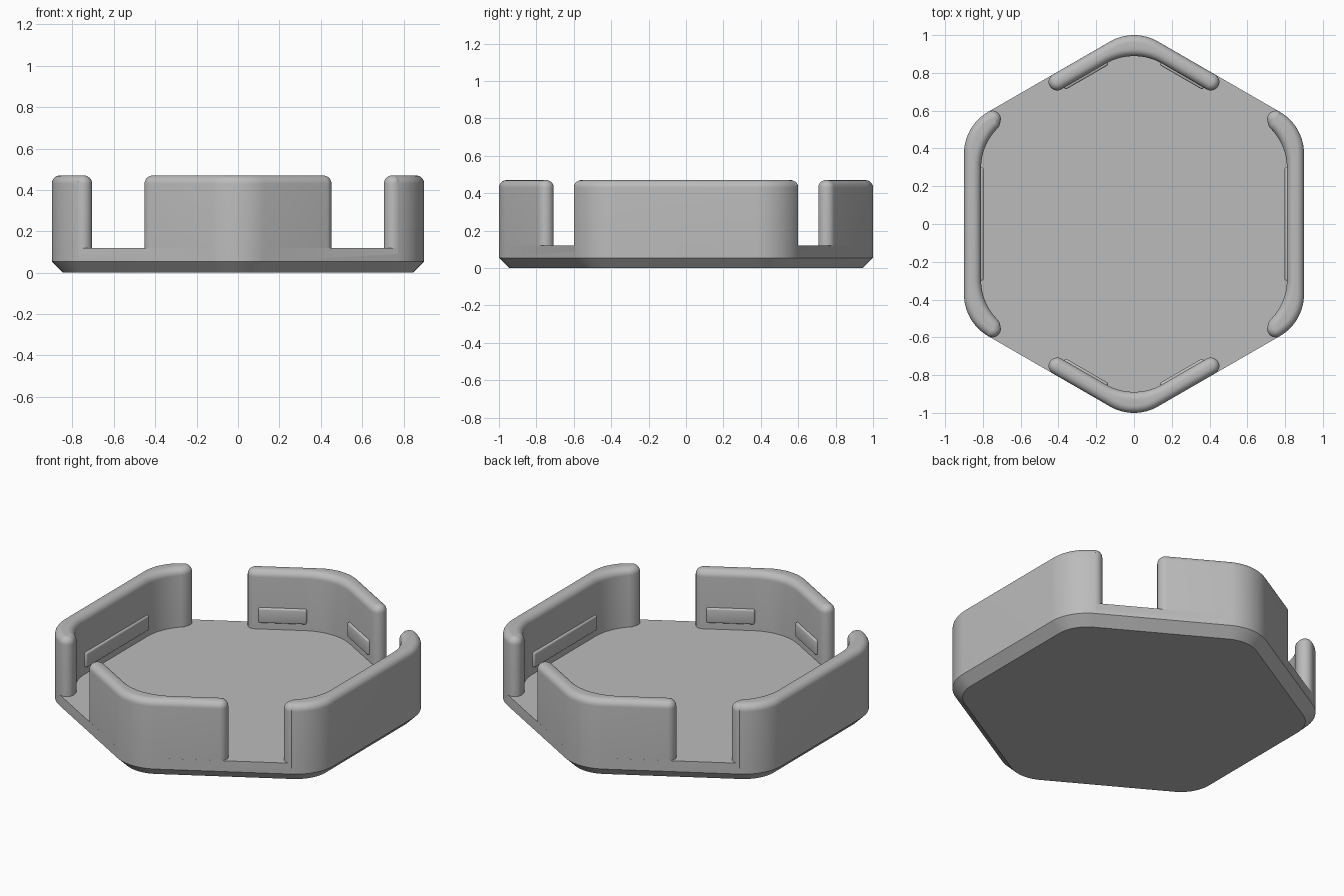
import bpy, bmesh
from math import sin, cos, tan, pi, radians
from mathutils import Matrix, Vector

cube = bpy.data.objects.get("Cube")
if cube:
    bpy.data.objects.remove(cube, do_unlink=True)

APOTHEM, ROUND = 0.9, 0.254      # outer hexagon and its corner radius
INNER, IN_ROUND = 0.81, 0.3      # inside of the wall
FLOOR, TOP, CHAMFER, LIP = 0.12, 0.47, 0.055, 0.04
END = 0.045                      # rounded wall ends

grey = bpy.data.materials.new("grey plastic")
grey.use_nodes = True
grey.diffuse_color = (0.5, 0.5, 0.5, 1)
grey.node_tree.nodes["Principled BSDF"].inputs["Base Color"].default_value = (0.5, 0.5, 0.5, 1)


def arc(cx, cy, r, a0, a1, n):
    angles = [radians(a0 + (a1 - a0) * i / n) for i in range(n + 1)]
    return [(cx + r * cos(a), cy + r * sin(a)) for a in angles]


def loft(name, rings):
    """Closed solid through a stack of matching outlines, given as (points, z)."""
    bm = bmesh.new()
    loops = [[bm.verts.new((x, y, z)) for x, y in pts] for pts, z in rings]
    n = len(loops[0])
    for low, high in zip(loops, loops[1:]):
        for i in range(n):
            j = (i + 1) % n
            bm.faces.new((low[i], low[j], high[j], high[i]))
    bm.faces.new(loops[0])
    bm.faces.new(loops[-1])
    bmesh.ops.recalc_face_normals(bm, faces=bm.faces)
    mesh = bpy.data.meshes.new(name)
    bm.to_mesh(mesh)
    bm.free()
    mesh.materials.append(grey)
    obj = bpy.data.objects.new(name, mesh)
    bpy.context.collection.objects.link(obj)
    return obj


def hexagon(d):
    """Rounded hexagon, inset by d."""
    reach = (APOTHEM - ROUND) / cos(pi / 6)
    pts = []
    for k in range(6):
        a = 30 + 60 * k
        pts += arc(reach * cos(radians(a)), reach * sin(radians(a)), ROUND - d, a - 30, a + 30, 16)
    return pts


def side_outline(d):
    """Long wall along +x, wrapping two corners."""
    out, inn = APOTHEM - ROUND, INNER - IN_ROUND
    half = arc(out, out * tan(pi / 6), ROUND - d, 0, 60, 16)
    half += arc(0.75, 0.555, END - d, 60, 195, 14)
    half += arc(inn, inn * tan(pi / 6), IN_ROUND + d, 47, 0, 12)
    return half + [(x, -y) for x, y in reversed(half)]


def corner_outline(d):
    """Short wall around the +y corner."""
    half = arc(0, (APOTHEM - ROUND) / cos(pi / 6), ROUND - d, 90, 60, 8)
    half += arc(0.407, 0.752, END - d, 60, -120, 16)
    half += arc(0, (INNER - IN_ROUND) / cos(pi / 6), IN_ROUND + d, 60, 90, 8)
    return half + [(-x, y) for x, y in reversed(half[1:-1])]


def wall(name, outline, angle):
    rings = [(outline(0), 0.09)]
    for i in range(9):
        a = i / 8 * pi / 2
        rings.append((outline(LIP * (1 - cos(a))), TOP - LIP + LIP * sin(a)))
    obj = loft(name, rings)
    obj.data.transform(Matrix.Rotation(angle, 4, "Z"))
    return obj


def smooth(obj):
    bpy.ops.object.select_all(action="DESELECT")
    obj.select_set(True)
    bpy.context.view_layer.objects.active = obj
    bpy.ops.object.shade_smooth_by_angle(angle=radians(30))


# Base plate with chamfered underside
tray = loft("tray", [(hexagon(CHAMFER), 0), (hexagon(0), CHAMFER), (hexagon(0), FLOOR)])

# Four walls with gaps between, fused to the base
walls = [wall("left_wall", side_outline, 0), wall("right_wall", side_outline, pi),
         wall("back_wall", corner_outline, 0), wall("front_wall", corner_outline, pi)]
bpy.context.view_layer.objects.active = tray
for part in walls:
    mod = tray.modifiers.new("fuse", "BOOLEAN")
    mod.operation, mod.solver, mod.object = "UNION", "EXACT", part
    bpy.ops.object.modifier_apply(modifier=mod.name)
for part in walls:
    bpy.data.objects.remove(part, do_unlink=True)
smooth(tray)


# Retaining ridges on the inner faces of the walls
def ridge(name, angle, along, length):
    bm = bmesh.new()
    bmesh.ops.create_cube(bm, size=1)
    bm.transform(Matrix.Diagonal((0.03, length, 0.09, 1)))
    bmesh.ops.bevel(bm, geom=bm.edges[:], offset=0.01, segments=3, profile=0.5, affect="EDGES")
    bm.transform(Matrix.Rotation(angle, 4, "Z")
                 @ Matrix.Translation(Vector((INNER + 0.002, along, 0.205))))
    mesh = bpy.data.meshes.new(name)
    bm.to_mesh(mesh)
    bm.free()
    mesh.materials.append(grey)
    obj = bpy.data.objects.new(name, mesh)
    bpy.context.collection.objects.link(obj)
    smooth(obj)


for name, turn in (("left", 0), ("right", pi)):
    ridge(name + "_ridge", turn, 0, 0.6)
for name, turn in (("back", 0), ("front", pi)):
    ridge(name + "_ridge_a", turn + pi / 3, 0.173, 0.265)
    ridge(name + "_ridge_b", turn + 2 * pi / 3, -0.173, 0.265)
